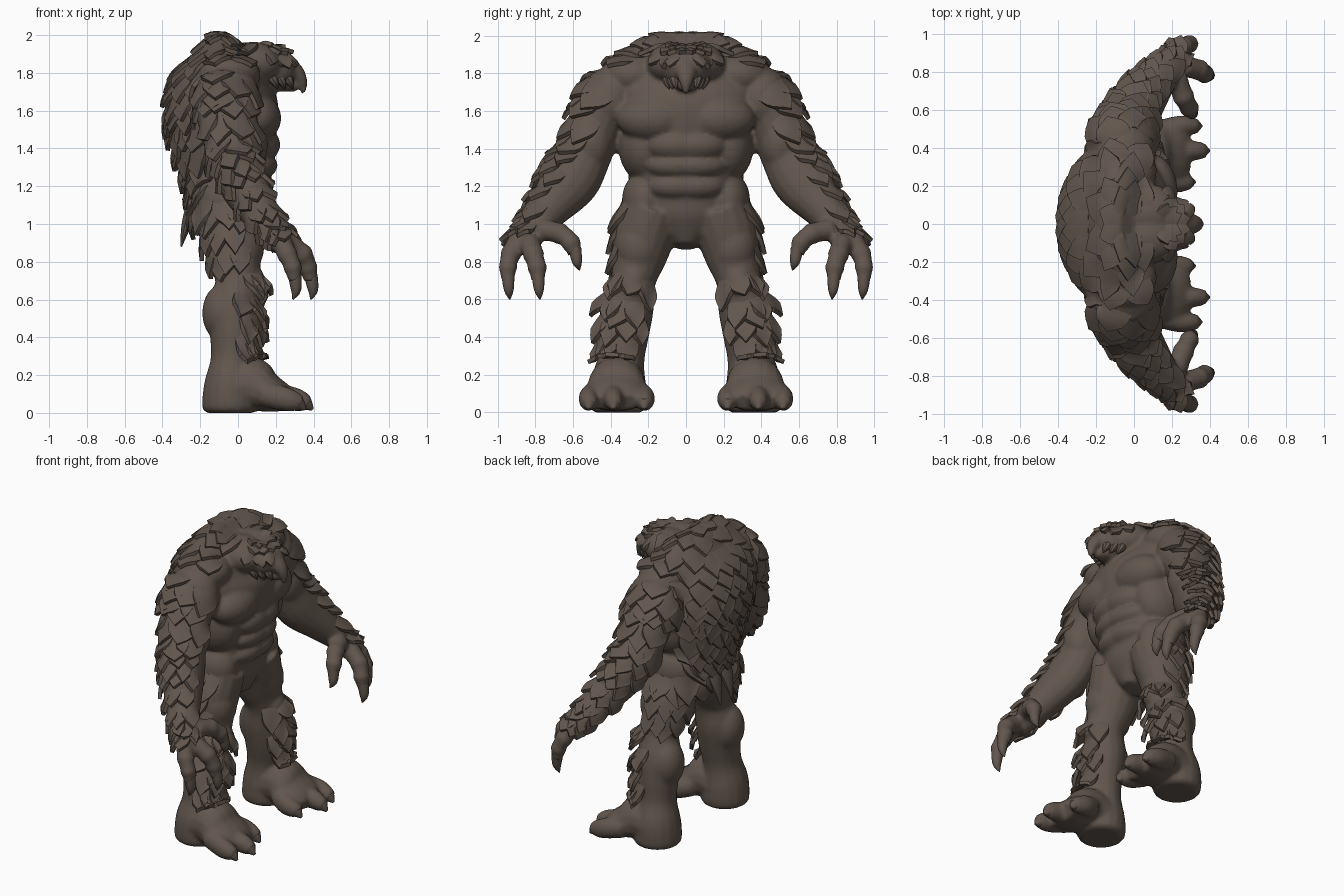
import bpy, bmesh, math, random
from mathutils import Vector, Matrix
from mathutils.bvhtree import BVHTree

random.seed(4)
X, Y, Z = Vector((1, 0, 0)), Vector((0, 1, 0)), Vector((0, 0, 1))
if "Cube" in bpy.data.objects:
    bpy.data.objects.remove(bpy.data.objects["Cube"])

hide = bpy.data.materials.new("dark_brown_hide")
hide.use_nodes = True
hide.diffuse_color = (0.12, 0.093, 0.075, 1)
hide.node_tree.nodes["Principled BSDF"].inputs["Base Color"].default_value = hide.diffuse_color
hide.node_tree.nodes["Principled BSDF"].inputs["Roughness"].default_value = 0.8


def finish(name, bm, angle, mods):
    """Mesh to object, bake its modifiers, shade it."""
    mesh = bpy.data.meshes.new(name)
    bm.to_mesh(mesh)
    bm.free()
    mesh.materials.append(hide)
    obj = bpy.data.objects.new(name, mesh)
    bpy.context.collection.objects.link(obj)
    for kind, settings in mods:
        mod = obj.modifiers.new(kind.title(), kind)
        for key, value in settings.items():
            setattr(mod, key, value)
    bpy.ops.object.select_all(action="DESELECT")
    obj.select_set(True)
    bpy.context.view_layer.objects.active = obj
    bpy.ops.object.convert(target="MESH")
    bpy.ops.object.shade_smooth_by_angle(angle=math.radians(angle))
    return obj


MIRROR = ("MIRROR", {"use_axis": (False, True, False), "use_mirror_merge": False})


def spline(stations, n=4):
    """Smooth stations (x, y, z, radius_a, radius_b) into a dense list."""
    pts = [Vector(s if len(s) == 5 else (*s, s[3])) for s in stations]
    pts = [pts[0]] + pts + [pts[-1]]
    out = []
    for a, b, c, d in zip(pts, pts[1:], pts[2:], pts[3:]):
        for i in range(n):
            t = i / n
            out.append((b * 2 + (c - a) * t + (a * 2 - b * 5 + c * 4 - d) * t ** 2
                        + (b * 3 - a - c * 3 + d) * t ** 3) / 2)
    return out + [pts[-1]]


def tube(bm, stations, ref=X, segs=16):
    """Closed loft of ellipses along a smooth path."""
    path = spline(stations)
    rings = []
    for i, s in enumerate(path):
        t = (path[min(i + 1, len(path) - 1)] - path[max(i - 1, 0)]).to_3d().normalized()
        u = (ref - t * ref.dot(t)).normalized()
        v = t.cross(u)
        turn = [math.tau * k / segs for k in range(segs)]
        rings.append([bm.verts.new(s.to_3d() + u * s[3] * math.cos(a) + v * s[4] * math.sin(a))
                      for a in turn])
    for r, q in zip(rings, rings[1:]):
        for k in range(segs):
            j = (k + 1) % segs
            bm.faces.new((r[k], r[j], q[j], q[k]))
    bm.faces.new(rings[0][::-1])
    bm.faces.new(rings[-1])


def blob(bm, centre, radii):
    bmesh.ops.create_icosphere(bm, subdivisions=3, radius=1,
                               matrix=Matrix.Translation(centre) @ Matrix.Diagonal((*radii, 1)))


ARM = [(-.06, .38, 1.74, .16, .14), (-.06, .45, 1.6, .165, .145), (-.03, .53, 1.38, .135, .14),
       (.02, .615, 1.23, .13, .155), (.11, .74, 1.07, .105, .11), (.18, .82, .96, .08, .08),
       (.23, .85, .88, .06, .075)]
LEG = [(-.03, .18, 1.08, .18, .16), (-.03, .22, .95, .17, .165), (-.02, .25, .82, .145, .145),
       (0, .28, .7, .12, .12), (-.02, .31, .56, .135, .14), (-.02, .33, .42, .13, .135),
       (-.03, .345, .28, .115, .125), (-.04, .36, .15, .14, .15), (-.04, .36, .03, .15, .15),
       (-.04, .36, 0, .12, .12)]
FINGERS = [[(.22, .77, .97, .06), (.26, .67, .95, .052), (.29, .61, .9, .047), (.3, .59, .84, .036)],
           [(.26, .83, .9, .06), (.34, .81, .84, .052), (.37, .79, .77, .047), (.385, .785, .7, .036)],
           [(.22, .88, .92, .06), (.26, .93, .84, .05), (.29, .945, .77, .045), (.3, .945, .7, .035)]]
TOES = [(.31, .22), (.385, .385), (.345, .515)]

# Half of the body flesh; the mirror and remesh fuse it into one skin
bm = bmesh.new()
tube(bm, [(0, 0, .88, .08, .06), (-.03, 0, 1, .17, .22), (-.05, 0, 1.12, .2, .28),
          (-.055, 0, 1.25, .23, .29), (-.07, 0, 1.42, .27, .34), (-.08, 0, 1.58, .295, .4),
          (-.08, 0, 1.72, .275, .41), (-.06, 0, 1.84, .2, .37), (-.04, 0, 1.92, .15, .3),
          (-.01, 0, 1.96, .08, .2)], segs=32)
tube(bm, ARM)
tube(bm, LEG)
for finger in FINGERS:
    tube(bm, finger, segs=12)
    for x, y, z, r in finger[1:3]:
        blob(bm, (x, y, z), (r * 1.1,) * 3)
tube(bm, [(-.06, .36, .11, .11, .15), (.06, .365, .15, .15, .15), (.15, .37, .11, .11, .165),
          (.23, .37, .08, .08, .165), (.28, .37, .055, .05, .14)], ref=Z)
for x, y in TOES:
    tube(bm, [(.14, .37 + (y - .37) * .75, .1, .07), (x - .1, y, .075, .065, .056),
              (x - .04, y, .058, .053, .047), (x - .01, y, .045, .037)], ref=Z, segs=12)
for centre, radii in [
        ((-.05, .4, 1.66), (.17, .145, .18)),     # shoulder
        ((-.05, .28, 1.79), (.17, .17, .12)),     # shoulder slope
        ((.09, .17, 1.56), (.14, .2, .13)),       # chest
        ((.01, .5, 1.43), (.11, .11, .15)),       # biceps
        ((.09, .05, 1.42), (.135, .18, .1)), ((.09, .04, 1.31), (.12, .18, .08)),
        ((.08, .04, 1.2), (.11, .17, .08)),       # belly rolls
        ((-.03, .22, 1.42), (.19, .14, .2)),      # flank
        ((-.04, .22, 1.13), (.17, .12, .15)),     # hip
        ((-.11, .14, 1.03), (.13, .13, .14)),     # buttock
        ((.01, .25, .88), (.13, .13, .16)),       # thigh
        ((-.07, .32, .53), (.12, .12, .16)),      # calf
        ((.075, .28, .69), (.07, .08, .09)),      # knee
        ((-.03, .43, .2), (.05, .06, .05)),       # ankle
        ((.08, .06, 1.85), (.16, .15, .115)),     # neck
        ((.19, .03, 1.83), (.12, .095, .11)),     # skull
        ((.25, .065, 1.85), (.055, .05, .035))]:  # brow
    blob(bm, centre, radii)
# Beak and lower jaw
tube(bm, [(.2, 0, 1.85, .09, .075), (.28, 0, 1.82, .065, .055), (.33, 0, 1.77, .042, .036),
          (.35, 0, 1.69, .012, .012)], ref=Y)
tube(bm, [(.14, 0, 1.77, .08, .07), (.25, 0, 1.745, .06, .045), (.31, 0, 1.715, .02, .02)], ref=Y)
body = finish("body", bm, 180, [
    MIRROR, ("REMESH", {"mode": "VOXEL", "voxel_size": .013}),
    ("SMOOTH", {"factor": .5, "iterations": 3})])
skin = BVHTree.FromObject(body, bpy.context.evaluated_depsgraph_get())


def scale(bm, centre, out, down, w, l, lift):
    """One pointed plate that hugs the skin and lifts off towards its tip."""
    p, n, _, _ = skin.ray_cast(centre, out)
    if p is None:
        return
    down = (down - n * down.dot(n)).normalized()
    down = Matrix.Rotation(random.uniform(-.2, .2), 3, n) @ down
    side = down.cross(n)
    w, l = w * random.uniform(.85, 1.2), l * random.uniform(.85, 1.25)
    grid = []
    for i in range(5):
        v = i / 4
        for u in (-1, -.55, 0, .55, 1):
            q = p + side * u * w * (1 - .3 * v ** 3) + down * l * v * (1 - .42 * abs(u))
            loc, nor, _, _ = skin.find_nearest(q)
            nor = (nor + n).normalized()
            grid.append(bm.verts.new(loc + nor * ((lift + .01) * v - .006 + .01 * (1 - abs(u)))))
    for i in range(4):
        for j in range(4):
            a = i * 5 + j
            bm.faces.new((grid[a], grid[a + 1], grid[a + 6], grid[a + 5]))


def spread(lo, hi, n, row):
    """Even angles, staggered on every second row."""
    step = (hi - lo) / n
    return [lo + step * (k + (.25 if row % 2 else .75)) for k in range(n)]


def limb_rows(bm, path, lo, hi, rows, mid, angles, n, w, l, lift):
    """Rows of plates wrapped round part of a limb."""
    dense = spline(path, 8)
    for row in range(rows):
        i = round((lo + (hi - lo) * row / (rows - 1)) * (len(dense) - 2))
        c = dense[i].to_3d()
        t = (dense[i + 1].to_3d() - c).normalized()
        out = (mid - t * mid.dot(t)).normalized()
        for a in spread(*angles, n, row):
            scale(bm, c, Matrix.Rotation(a, 3, t) @ out, t, w, l, lift)


PLATE = [("SOLIDIFY", {"thickness": .022, "offset": -1}), MIRROR]

# Back shell: flat rows below, rows tipping over the hump above
bm = bmesh.new()
rows = [(1.13 + .1 * i, 0, 1.15, 4) for i in range(6)]
rows += [(1.63, e, 1.5 + e / 100, 5) for e in (8, 24, 40, 56)] + [(1.63, 71, 2.3, 4), (1.63, 84, 2.6, 3)]
for row, (z, elev, limit, n) in reversed(list(enumerate(rows))):
    e = math.radians(elev)
    for a in spread(0, limit, n, row):
        flat = Vector((-math.cos(a), math.sin(a), 0))
        scale(bm, Vector((-.04 if elev > 60 else -.06, .015, z)), flat * math.cos(e) + Z * math.sin(e),
              flat * math.sin(e) - Z * math.cos(e), .085, .16, .035 - elev / 4000)
finish("back_scales", bm, 35, PLATE)

# Shoulder, forearm, hip and shin armour
for name, args in {
        "shoulder_scales": (ARM, .05, .3, 4, Vector((-.1, 1, .5)), (-1.5, 1.5), 4, .095, .16, .035),
        "forearm_scales": (ARM, .38, .86, 7, Vector((-.25, 1, .6)), (-1.25, 1.25), 4, .06, .12, .03),
        "hip_scales": (LEG, .01, .2, 3, Vector((-.35, 1, 0)), (-1.2, .75), 4, .065, .15, .025),
        "shin_scales": (LEG, .32, .58, 4, Vector((1, .35, 0)), (-.95, .95), 4, .06, .14, .05)}.items():
    bm = bmesh.new()
    limb_rows(bm, *args)
    finish(name, bm, 35, PLATE)

# Crown plates fanning forward over the head
bm = bmesh.new()
for row, elev in enumerate((80, 58, 36)):
    e = math.radians(elev)
    for a in spread(0, 1.4, 3, row):
        flat = Vector((math.cos(a), math.sin(a), 0))
        scale(bm, Vector((.14, .01, 1.8)), flat * math.cos(e) + Z * math.sin(e),
              flat * math.sin(e) - Z * math.cos(e), .045, .085, .014)
finish("head_scales", bm, 35, PLATE)

# Claws, cheek spikes and tail flaps
bm = bmesh.new()
for finger, tip in zip(FINGERS, [(.29, .565, .755), (.385, .775, .6), (.29, .935, .6)]):
    x, y, z, r = finger[-1]
    mid = (Vector((x, y, z)) + Vector(tip)) / 2 + X * .012
    tube(bm, [(x, y, z + .03, .036), (*mid, .027), (*tip, .003)], segs=10)
finish("finger_claws", bm, 40, [MIRROR])
bm = bmesh.new()
for x, y in TOES:
    tube(bm, [(x - .07, y, .065, .047), (x - .03, y, .052, .042), (x + .01, y, .018, .008)], ref=Z, segs=10)
finish("toe_claws", bm, 40, [MIRROR])
bm = bmesh.new()
for k in range(3):
    x, y = .27 - .04 * k, .05 + .02 * k
    tube(bm, [(x - .04, y, 1.81, .035), (x, y + .01, 1.76, .026), (x + .02, y, 1.715, .003)], ref=Y, segs=8)
finish("cheek_spikes", bm, 40, [MIRROR])
bm = bmesh.new()
for y, drop in ((.06, 0), (.17, .06)):
    tube(bm, [(-.2 + drop, y, 1.18, .04, .07), (-.25 + drop, y, 1.06, .035, .06),
              (-.28 + drop, y, .97, .022, .035), (-.3 + drop, y, .88 + drop, .004)], segs=10)
finish("tail_flaps", bm, 40, [MIRROR])
